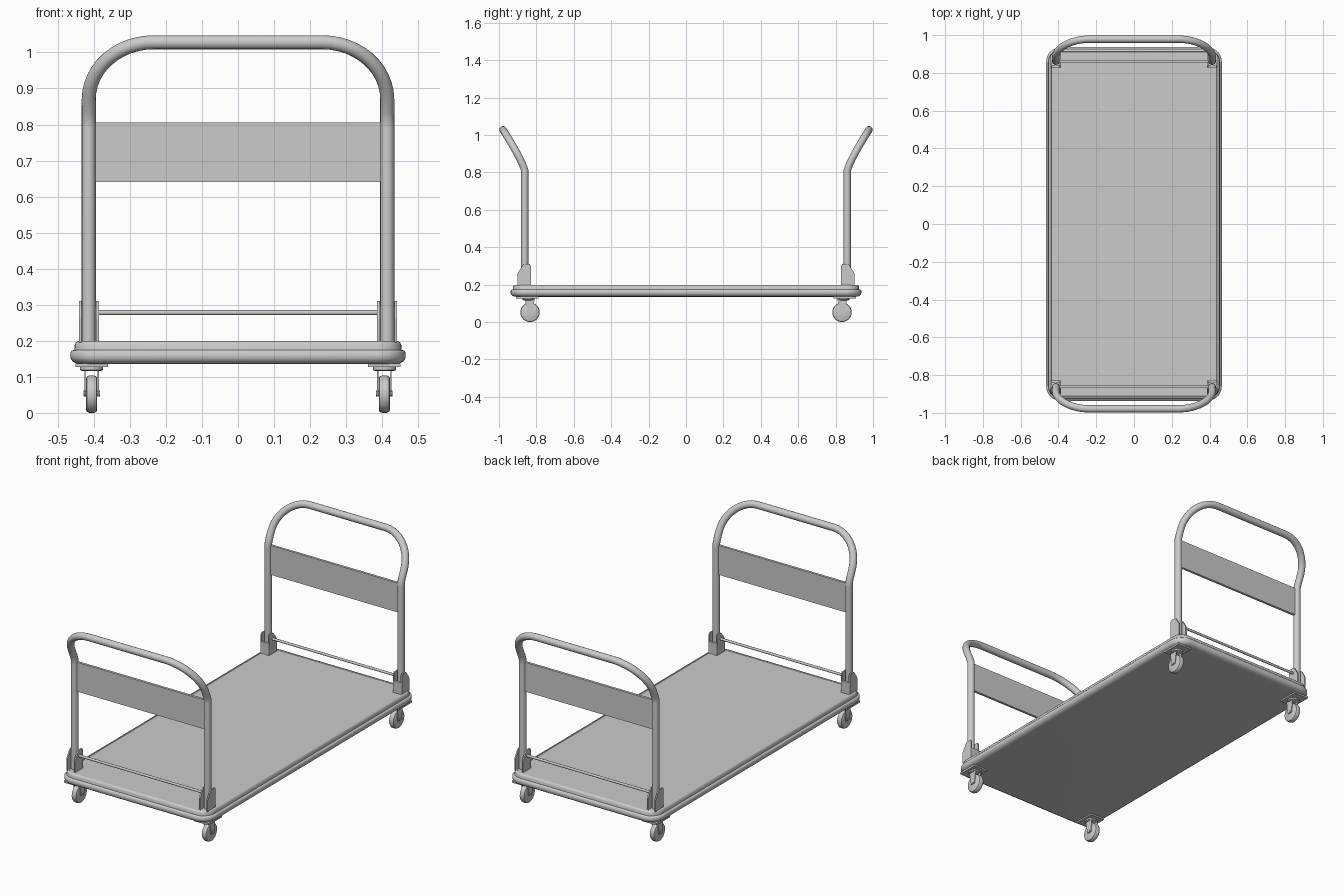
import bpy, bmesh, math
from mathutils import Vector

cube = bpy.data.objects.get("Cube")
if cube:
    bpy.data.objects.remove(cube, do_unlink=True)

grey = bpy.data.materials.new("light_grey")
grey.use_nodes = True
colour = (0.6, 0.6, 0.6, 1)
grey.diffuse_color = colour
grey.node_tree.nodes["Principled BSDF"].inputs["Base Color"].default_value = colour


def finish(name, bm, smooth=False):
    bmesh.ops.recalc_face_normals(bm, faces=bm.faces)
    mesh = bpy.data.meshes.new(name)
    bm.to_mesh(mesh)
    bm.free()
    mesh.materials.append(grey)
    obj = bpy.data.objects.new(name, mesh)
    bpy.context.collection.objects.link(obj)
    if smooth:
        bpy.ops.object.select_all(action='DESELECT')
        obj.select_set(True)
        bpy.context.view_layer.objects.active = obj
        bpy.ops.object.shade_smooth_by_angle(angle=math.radians(40))
    return obj


def loft(name, rings, closed=False, smooth=True):
    """Skin matching closed rings of points; cap the ends unless closed."""
    bm = bmesh.new()
    loops = [[bm.verts.new(p) for p in ring] for ring in rings]
    n = len(loops[0])
    for a, b in zip(loops, loops[1:]):
        for i in range(n):
            j = (i + 1) % n
            bm.faces.new((a[i], a[j], b[j], b[i]))
    bm.faces.new(loops[0])
    bm.faces.new(loops[-1])
    return finish(name, bm, smooth)


def box(name, lo, hi):
    rings = [[(lo[0], lo[1], z), (hi[0], lo[1], z), (hi[0], hi[1], z), (lo[0], hi[1], z)]
             for z in (lo[2], hi[2])]
    return loft(name, rings, smooth=False)


def plate(name, outline, x0, x1):
    """Extrude a (y, z) outline along x."""
    return loft(name, [[(x, y, z) for y, z in outline] for x in (x0, x1)], smooth=False)


def turned(name, profile, centre, axis, sides=32):
    """Rings of (radius, offset) around the x or z axis."""
    rings = []
    for r, d in profile:
        ring = []
        for i in range(sides):
            a = math.tau * i / sides
            u, v = r * math.cos(a), r * math.sin(a)
            ring.append(Vector(centre) + Vector((d, u, v) if axis == 'x' else (u, v, d)))
        rings.append(ring)
    return loft(name, rings)


def tube(name, path, radius, sides=16):
    """Round tube following a path, with a side vector kept from twisting."""
    pts = [Vector(p) for p in path]
    side = Vector((0, 1, 0))
    rings = []
    for i, p in enumerate(pts):
        t = (pts[min(i + 1, len(pts) - 1)] - pts[max(i - 1, 0)]).normalized()
        side = (side - t * side.dot(t)).normalized()
        up = t.cross(side)
        rings.append([p + radius * (math.cos(a) * side + math.sin(a) * up)
                      for a in (math.tau * k / sides for k in range(sides))])
    return loft(name, rings)


def rounded_rect(hx, hy, r, z, steps=8):
    ring = []
    for q, (sx, sy) in enumerate(((1, 1), (-1, 1), (-1, -1), (1, -1))):
        for k in range(steps + 1):
            a = math.pi / 2 * (q + k / steps)
            ring.append((sx * (hx - r) + r * math.cos(a), sy * (hy - r) + r * math.sin(a), z))
    return ring


# Deck with a stepped, rounded bumper rim
rim = [(0.03, 0.135), (0.018, 0.136), (0.006, 0.143), (0, 0.152), (0, 0.168), (0.004, 0.173),
       (0.011, 0.175), (0.012, 0.188), (0.015, 0.195), (0.02, 0.199), (0.025, 0.199), (0.027, 0.196)]
loft("deck", [rounded_rect(0.465 - i, 0.937 - i, 0.08 - i, z) for i, z in rim])

POST_X, POST_Y = 0.414, 0.862


def lean(z):
    """Outward sweep of the handle above its straight posts."""
    t = max(0, (z - 0.81) / 0.22)
    return POST_Y + 0.118 * t ** 1.2


for end, sy in (("front", -1), ("back", 1)):
    # Push handle: posts, swept corners and top bar
    half = [(POST_X, z) for z in (0.2, 0.5, 0.79, 0.81, 0.84)]
    for k in range(13):
        a = math.pi / 2 * k / 12
        half.append((0.234 + 0.18 * math.cos(a), 0.87 + 0.158 * math.sin(a)))
    outline = half + [(-x, z) for x, z in reversed(half)]
    tube(end + "_handle", [(x, sy * lean(z), z) for x, z in outline], 0.0195)

    # Panel between the posts, and the release rod
    box(end + "_panel", (-0.4, sy * POST_Y - 0.007, 0.64), (0.4, sy * POST_Y + 0.007, 0.805))
    tube(end + "_release_rod", [(x, sy * POST_Y, 0.278) for x in (-0.39, 0.39)], 0.007, 12)

    for hand, sx in (("left", 1), ("right", -1)):
        tag = end + "_" + hand

        # Hinge bracket: two cheeks and a low inner plate
        cheek = [(0.829, 0.195), (0.9, 0.195), (0.9, 0.262), (0.872, 0.305),
                 (0.866, 0.31), (0.836, 0.31), (0.829, 0.3)]
        cheek = [(sy * y, z) for y, z in cheek]
        plate(tag + "_inner_cheek", cheek, sx * 0.386, sx * 0.394)
        plate(tag + "_outer_cheek", cheek, sx * 0.434, sx * 0.441)
        box(tag + "_bracket_plate", (sx * POST_X - 0.024, sy * 0.835 - 0.006, 0.195),
            (sx * POST_X + 0.024, sy * 0.835 + 0.006, 0.262))

        # Caster: mounting plate, swivel, fork and wheel
        cx, cy, wy = sx * 0.406, sy * 0.848, sy * 0.834
        box(tag + "_caster_plate", (cx - 0.045, cy - 0.06, 0.127), (cx + 0.045, cy + 0.06, 0.137))
        turned(tag + "_swivel", [(0.026, 0), (0.032, 0.003), (0.032, 0.012)],
               (cx, wy + sy * 0.008, 0.116), 'z')
        fork = [(-0.014, 0.045), (0.014, 0.045), (0.026, 0.12), (-0.024, 0.12)]
        for side in (-1, 1):
            plate(tag + "_fork", [(wy + sy * y, z) for y, z in fork],
                  cx + side * 0.0165, cx + side * 0.0205)
        turned(tag + "_wheel", [(0.044, -0.0155), (0.049, -0.013), (0.052, -0.006),
                                (0.052, 0.006), (0.049, 0.013), (0.044, 0.0155)],
               (cx, wy, 0.052), 'x')
        turned(tag + "_axle", [(0.008, -0.0225), (0.008, 0.0225)], (cx, wy, 0.054), 'x', 12)
